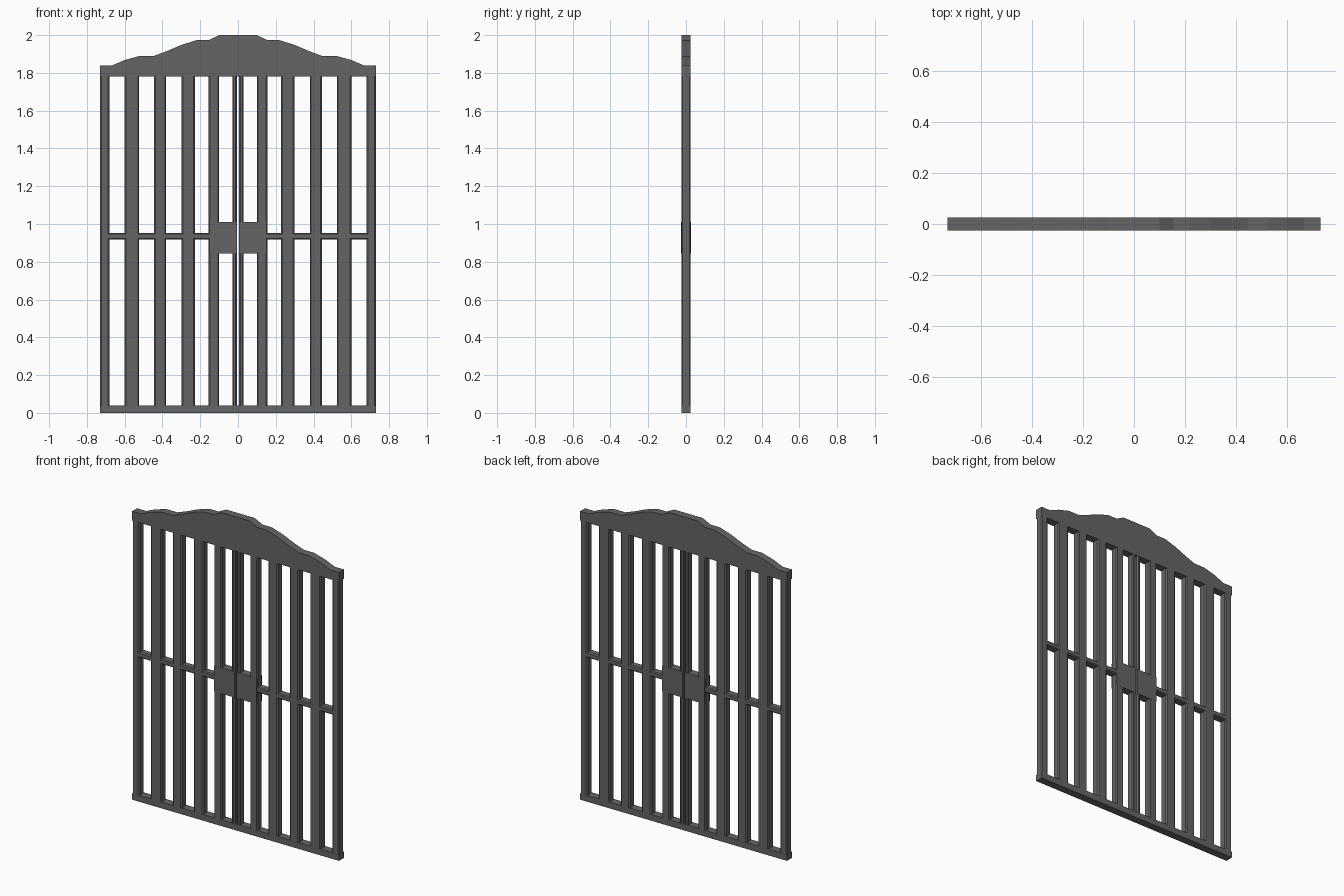
import bpy, bmesh

if "Cube" in bpy.data.objects:
    bpy.data.objects.remove(bpy.data.objects["Cube"])

iron = bpy.data.materials.new("dark_grey_iron")
iron.diffuse_color = (0.13, 0.13, 0.132, 1)
iron.use_nodes = True
iron.node_tree.nodes["Principled BSDF"].inputs["Base Color"].default_value = iron.diffuse_color
HALF = 0.025          # half thickness of the gate
TOP, BOTTOM = 1.78, 0.04


def prism(name, pts, axis, lo, hi):
    """Extrude a 2D outline along y (x,z outline), z (x,y) or x (y,z)."""
    def place(a, b, t):
        return {"y": (a, t, b), "z": (a, b, t), "x": (t, a, b)}[axis]
    bm = bmesh.new()
    face = bm.faces.new([bm.verts.new(place(a, b, lo)) for a, b in pts])
    ext = bmesh.ops.extrude_face_region(bm, geom=[face])
    move = {"y": (0, hi - lo, 0), "z": (0, 0, hi - lo), "x": (hi - lo, 0, 0)}[axis]
    bmesh.ops.translate(bm, vec=move, verts=[v for v in ext["geom"] if isinstance(v, bmesh.types.BMVert)])
    bmesh.ops.recalc_face_normals(bm, faces=bm.faces)
    mesh = bpy.data.meshes.new(name)
    bm.to_mesh(mesh)
    bm.free()
    mesh.materials.append(iron)
    ob = bpy.data.objects.new(name, mesh)
    bpy.context.collection.objects.link(ob)
    return ob


def chamfered(a0, a1, b0, b1, c):
    return [(a0 + c, b0), (a1 - c, b0), (a1, b0 + c), (a1, b1 - c),
            (a1 - c, b1), (a0 + c, b1), (a0, b1 - c), (a0, b0 + c)]


def rect(a0, a1, b0, b1):
    return [(a0, b0), (a1, b0), (a1, b1), (a0, b1)]


# Scalloped header: right half of the outline, mirrored to the left
crest = [(0.73, TOP), (0.73, 1.84), (0.665, 1.84), (0.60, 1.868), (0.52, 1.89),
         (0.445, 1.89), (0.38, 1.914), (0.30, 1.948), (0.22, 1.973),
         (0.155, 1.973), (0.10, 2.0)]
prism("top_crest", crest + [(-x, z) for x, z in reversed(crest)], "y", -HALF, HALF)

# Bottom rail
prism("bottom_rail", rect(-0.73, 0.73, 0, BOTTOM), "y", -HALF, HALF)

# Vertical bars, mid rails and lock plates on both leaves
bars = [(0.006, 0.03), (0.10, 0.155), (0.228, 0.298), (0.38, 0.445),
        (0.523, 0.60), (0.68, 0.73)]
for side, s in (("right", 1), ("left", -1)):
    for i, (x0, x1) in enumerate(bars):
        a, b = sorted((s * x0, s * x1))
        prism(f"{side}_bar_{i}", chamfered(a, b, -HALF, HALF, 0.007),
              "z", BOTTOM, TOP)
    for i in range(1, 5):
        a, b = sorted((s * (bars[i][1] - 0.007), s * (bars[i + 1][0] + 0.007)))
        prism(f"{side}_mid_rail_{i}", chamfered(-HALF, HALF, 0.918, 0.952, 0.006), "x", a, b)
    a, b = sorted((s * 0.006, s * 0.15))
    prism(f"{side}_lock_plate", rect(a, b, 0.845, 1.01), "y", -HALF - 0.0005, HALF + 0.0005)
